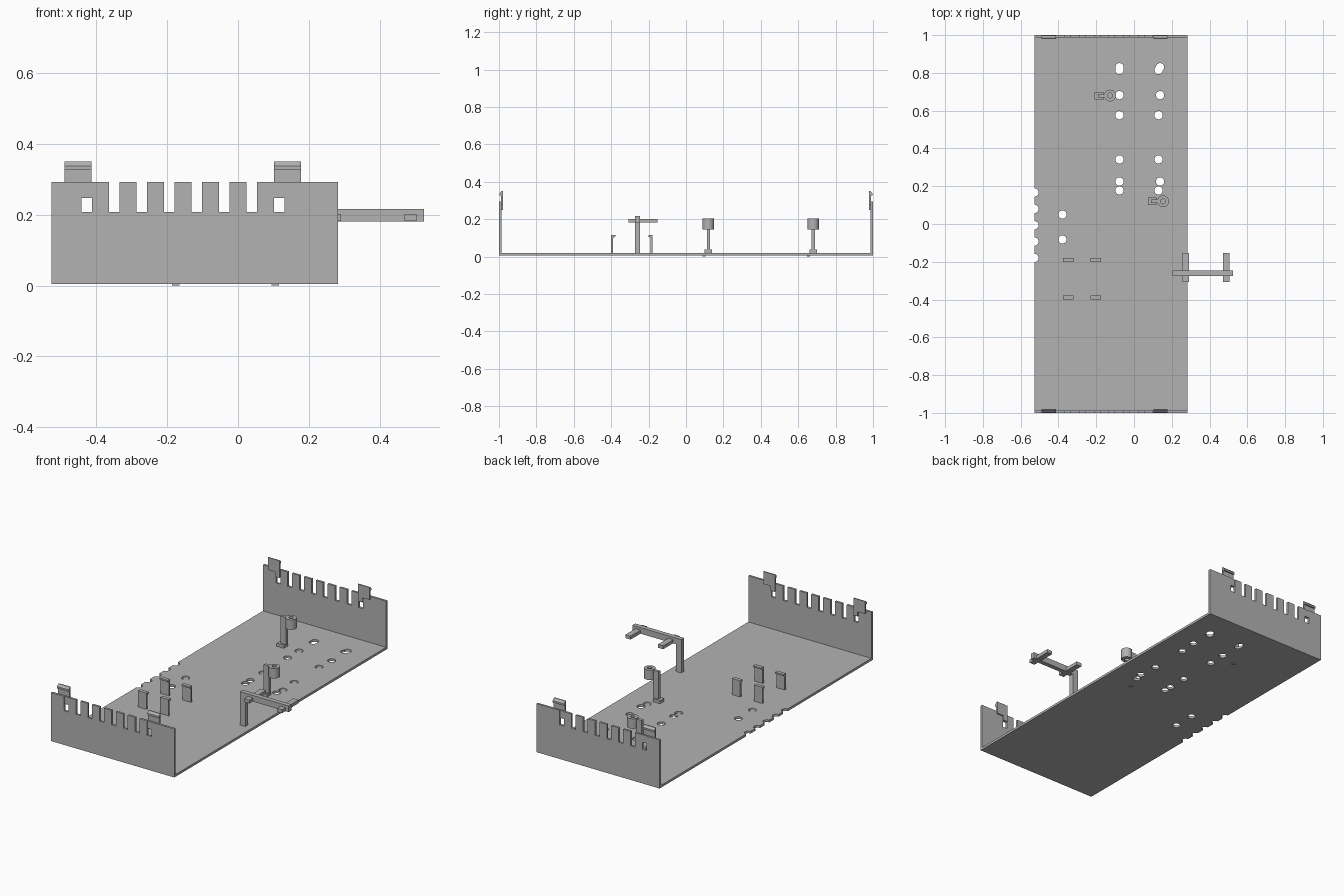
import bpy, bmesh, math
from mathutils import Vector

old = bpy.data.objects.get("Cube")
if old:
    bpy.data.objects.remove(old, do_unlink=True)

grey = bpy.data.materials.new("plain grey")
grey.use_nodes = True
grey.diffuse_color = (0.45, 0.45, 0.45, 1)
grey.node_tree.nodes["Principled BSDF"].inputs["Base Color"].default_value = grey.diffuse_color

LEFT, RIGHT = -0.527, 0.282
BOTTOM, FLOOR = 0.005, 0.019


def finish(name, bm):
    bmesh.ops.recalc_face_normals(bm, faces=bm.faces)
    mesh = bpy.data.meshes.new(name)
    bm.to_mesh(mesh)
    bm.free()
    mesh.materials.append(grey)
    ob = bpy.data.objects.new(name, mesh)
    bpy.context.collection.objects.link(ob)
    return ob


def add_box(bm, x, y, z):
    verts = bmesh.ops.create_cube(bm, size=1)["verts"]
    for v in verts:
        v.co = Vector([(a + b) / 2 + c * (b - a) for (a, b), c in zip((x, y, z), v.co)])


def add_prism(bm, points, along):
    """Extrude a closed outline of 3D points by a vector."""
    face = bm.faces.new([bm.verts.new(p) for p in points])
    new = bmesh.ops.extrude_face_region(bm, geom=[face], use_keep_orig=True)["geom"]
    bmesh.ops.translate(bm, vec=along, verts=[g for g in new if isinstance(g, bmesh.types.BMVert)])


def boxes(name, *parts):
    bm = bmesh.new()
    for part in parts:
        add_box(bm, *part)
    return finish(name, bm)


# Floor plate with round holes and scalloped left edge
floor = boxes("floor_plate", ((LEFT, RIGHT), (-1, 1), (BOTTOM, FLOOR)))
holes = [(-0.379, 0.05), (-0.379, -0.082)]
for y in (0.83, 0.815, 0.682, 0.576, 0.342, 0.225, 0.178):
    holes += [(-0.077, y), (0.138 if y in (0.83, 0.682, 0.225) else 0.13, y)]
holes += [(LEFT, 0.167 - 0.0867 * i) for i in range(5)]
bm = bmesh.new()
for x, y in holes:
    made = bmesh.ops.create_cone(bm, cap_ends=True, segments=24, radius1=0.022, radius2=0.022, depth=0.2)
    bmesh.ops.translate(bm, vec=(x, y, 0), verts=made["verts"])
cutter = finish("hole_cutter", bm)
cutter.hide_render = True
cutter.hide_set(True)
cutter.display_type = 'WIRE'
mod = floor.modifiers.new("holes", 'BOOLEAN')
mod.operation, mod.object, mod.solver, mod.use_self = 'DIFFERENCE', cutter, 'EXACT', True

# Slotted end walls with their two clips
for end, side in (("front", -1), ("back", 1)):
    outline = [(LEFT, BOTTOM), (LEFT, 0.293)]
    for i in range(8):
        a = -0.442 + 0.0777 * i
        b = a + 0.029
        outline += [(a, 0.293), (a, 0.208), (b, 0.208), (b, 0.293)]
    outline += [(RIGHT, 0.293), (RIGHT, BOTTOM)]
    bm = bmesh.new()
    add_prism(bm, [(x, side, z) for x, z in outline], (0, -side * 0.013, 0))
    finish(end + "_wall", bm)

    profile = [(0.979, 0.276), (0.979, 0.35), (0.985, 0.35), (0.997, 0.338),
               (0.997, 0.327), (0.989, 0.327), (0.989, 0.276)]
    for label, x, slot in (("right", -0.49, -0.442), ("left", 0.102, 0.102)):
        bm = bmesh.new()
        add_prism(bm, [(x, side * y, z) for y, z in profile], (0.076, 0, 0))
        add_box(bm, (slot, slot + 0.029), sorted((side * 0.979, side * 0.997)), (0.248, 0.293))
        finish(f"{end}_{label}_clip", bm)

# Four hooked uprights facing each other
for end, y, way in (("front", -0.4, 1), ("back", -0.179, -1)):
    profile = [(0, FLOOR), (0, 0.115), (0.022, 0.115), (0.022, 0.106), (0.011, 0.1), (0.011, FLOOR)]
    for label, x in (("right", -0.376), ("left", -0.231)):
        bm = bmesh.new()
        add_prism(bm, [(x, y + way * d, z) for d, z in profile], (0.055, 0, 0))
        finish(f"{end}_{label}_hook", bm)

# Two posts, each carrying a hollow sleeve
for end, x, y in (("front", 0.154, 0.12), ("back", -0.127, 0.68)):
    boxes(end + "_post",
          ((x - 0.081, x - 0.034), (y - 0.02, y + 0.02), (FLOOR, 0.038)),
          ((x - 0.064, x - 0.027), (y - 0.009, y + 0.009), (0.038, 0.2)),
          ((x - 0.06, x - 0.038), (y - 0.032, y - 0.016), (0, BOTTOM)))
    bm = bmesh.new()
    ring = [(0.013, 0.145), (0.031, 0.145), (0.031, 0.204), (0.013, 0.204)]
    verts = [bm.verts.new((r, 0, z)) for r, z in ring]
    edges = [bm.edges.new((verts[i], verts[(i + 1) % 4])) for i in range(4)]
    bmesh.ops.spin(bm, geom=verts + edges, cent=(0, 0, 0), axis=(0, 0, 1),
                   angle=math.tau, steps=32, use_merge=True)
    bmesh.ops.remove_doubles(bm, verts=bm.verts, dist=0.0001)
    bmesh.ops.translate(bm, vec=(x, y, 0), verts=bm.verts)
    sleeve = finish(end + "_sleeve", bm)
    bpy.ops.object.select_all(action='DESELECT')
    sleeve.select_set(True)
    bpy.context.view_layer.objects.active = sleeve
    bpy.ops.object.shade_smooth_by_angle()

# Side arm on a post, with two cross bars
boxes("side_arm_post", ((0.204, 0.24), (-0.274, -0.247), (FLOOR, 0.217)))
boxes("side_arm", ((0.24, 0.525), (-0.274, -0.247), (0.181, 0.217)))
for label, x in (("inner", 0.257), ("outer", 0.471)):
    boxes(label + "_cross_bar", ((x, x + 0.034), (-0.307, -0.153), (0.182, 0.202)))
